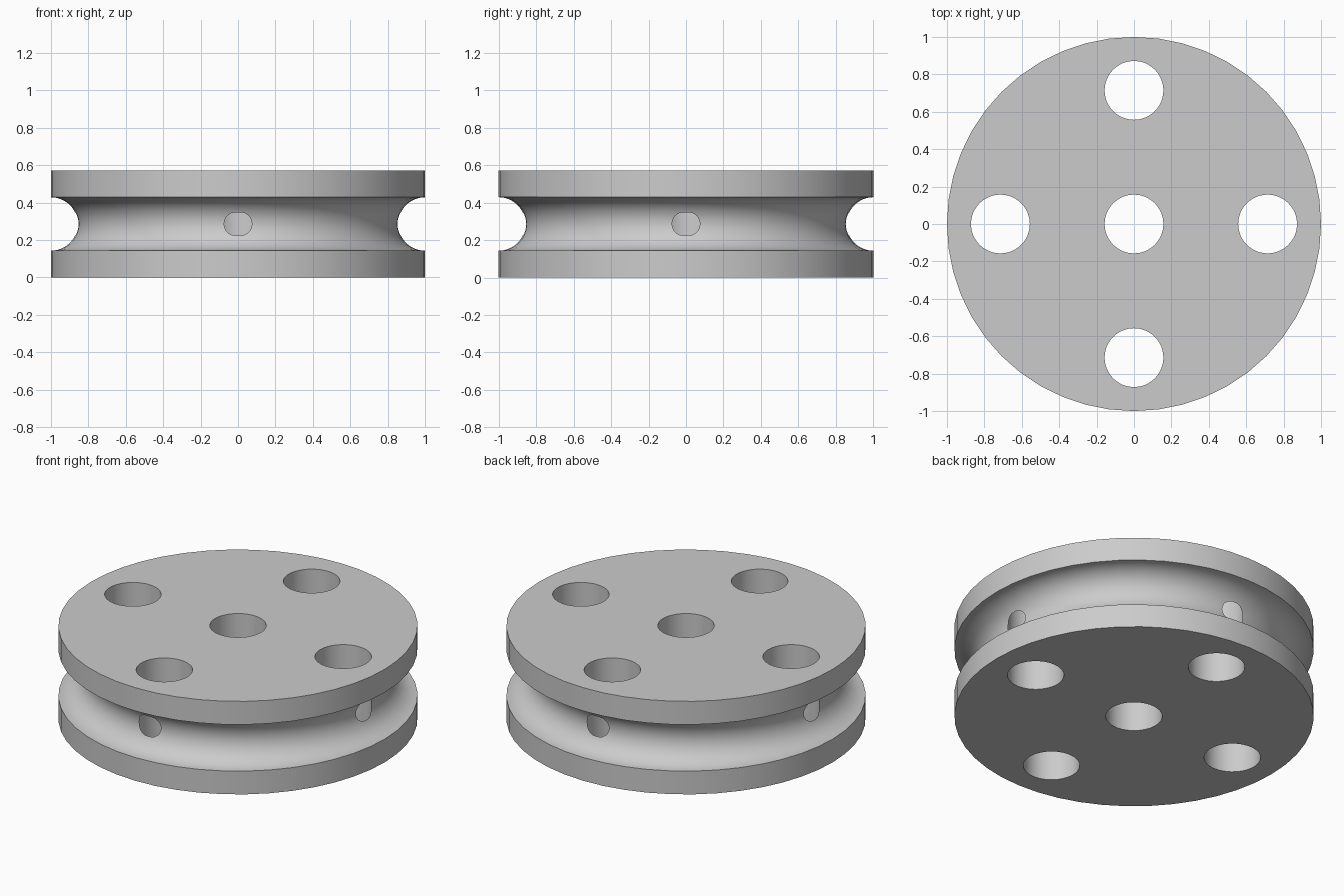
import bpy, bmesh, math
from mathutils import Matrix, Vector

cube = bpy.data.objects.get("Cube")
if cube:
    bpy.data.objects.remove(cube, do_unlink=True)

UNIT = 1 / 7                      # groove radius, one quarter of the height
HEIGHT, HOLE_R, HOLE_RING = 4 * UNIT, 1.1 * UNIT, 5 * UNIT
SEGMENTS, ARC_STEPS = 48, 24

grey = bpy.data.materials.new("plain grey")
grey.use_nodes = True
colour = (0.6, 0.6, 0.6, 1)
grey.diffuse_color = colour
grey.node_tree.nodes["Principled BSDF"].inputs["Base Color"].default_value = colour


def add_object(name, bm):
    mesh = bpy.data.meshes.new(name)
    bmesh.ops.recalc_face_normals(bm, faces=bm.faces)
    bm.to_mesh(mesh)
    bm.free()
    mesh.materials.append(grey)
    obj = bpy.data.objects.new(name, mesh)
    bpy.context.collection.objects.link(obj)
    return obj


# Wheel body: rim, half-round groove and rim, turned around the axle
bm = bmesh.new()
profile = [(1, 0)]
for i in range(ARC_STEPS + 1):
    a = math.pi * i / ARC_STEPS
    profile.append((1 - UNIT * math.sin(a), HEIGHT / 2 - UNIT * math.cos(a)))
profile.append((1, HEIGHT))
rings = []
for r, z in profile:
    angles = [math.tau * k / SEGMENTS for k in range(SEGMENTS)]
    rings.append([bm.verts.new((r * math.cos(a), r * math.sin(a), z)) for a in angles])
for low, high in zip(rings, rings[1:]):
    for k in range(SEGMENTS):
        n = (k + 1) % SEGMENTS
        bm.faces.new((low[k], low[n], high[n], high[k]))
bm.faces.new(rings[0][::-1])
bm.faces.new(rings[-1])
wheel = add_object("grooved_wheel", bm)

# Axle hole and four holes that break through into the groove
bm = bmesh.new()
centres = [Vector((0, 0, HEIGHT / 2))]
for k in range(4):
    a = math.pi / 2 * k
    centres.append(Vector((HOLE_RING * math.cos(a), HOLE_RING * math.sin(a), HEIGHT / 2)))
for centre in centres:
    bmesh.ops.create_cone(bm, cap_ends=True, segments=SEGMENTS, radius1=HOLE_R,
                          radius2=HOLE_R, depth=1, matrix=Matrix.Translation(centre))
cutter = add_object("hole_cutter", bm)
cutter.hide_render = True

cut = wheel.modifiers.new("holes", "BOOLEAN")
cut.operation = "DIFFERENCE"
cut.solver = "EXACT"
cut.object = cutter
bpy.context.view_layer.objects.active = wheel
wheel.select_set(True)
bpy.ops.object.modifier_apply(modifier=cut.name)
bpy.data.objects.remove(cutter, do_unlink=True)

# Smooth groove and holes, crisp edges
bpy.ops.object.shade_smooth_by_angle(angle=math.radians(30))
